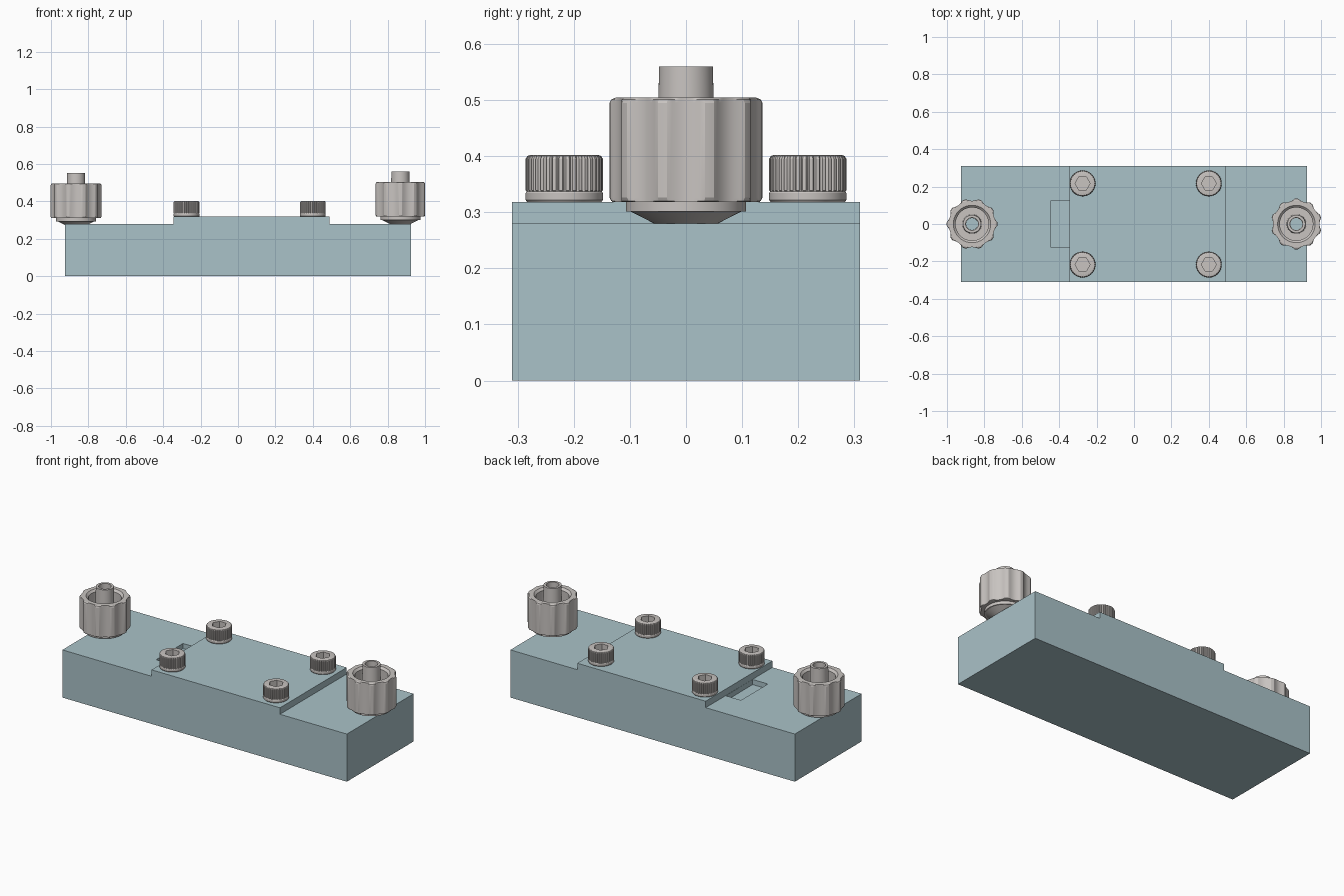
import bpy, bmesh, math

if "Cube" in bpy.data.objects:
    bpy.data.objects.remove(bpy.data.objects["Cube"], do_unlink=True)


def material(name, rgb):
    m = bpy.data.materials.new(name)
    m.use_nodes = True
    m.diffuse_color = (*rgb, 1)
    m.node_tree.nodes["Principled BSDF"].inputs["Base Color"].default_value = (*rgb, 1)
    return m


TEAL = material("pale teal", (0.40, 0.54, 0.58))
GREY = material("warm light grey", (0.58, 0.55, 0.53))


def finish(name, bm, mat):
    bmesh.ops.recalc_face_normals(bm, faces=bm.faces)
    mesh = bpy.data.meshes.new(name)
    bm.to_mesh(mesh)
    bm.free()
    mesh.materials.append(mat)
    ob = bpy.data.objects.new(name, mesh)
    bpy.context.collection.objects.link(ob)
    return ob


def prism(name, outline, y0, y1, mat):
    """Extrude an outline in the xz plane from y0 to y1."""
    bm = bmesh.new()
    face = bm.faces.new([bm.verts.new((x, y0, z)) for x, z in outline])
    moved = bmesh.ops.extrude_face_region(bm, geom=[face])["geom"]
    verts = [v for v in moved if isinstance(v, bmesh.types.BMVert)]
    bmesh.ops.translate(bm, vec=(0, y1 - y0, 0), verts=verts)
    return finish(name, bm, mat)


def turned(name, profile, steps, location, loop=False, spin=0):
    """Revolve (radius, height, outline) rings; each outline shapes its ring."""
    bm = bmesh.new()
    rings = []
    for r, z, shape in profile:
        ring = []
        for i in range(steps):
            a = math.tau * i / steps
            d = shape(r, a)
            ring.append(bm.verts.new((d * math.cos(a + spin), d * math.sin(a + spin), z)))
        rings.append(ring)
    pairs = list(zip(rings, rings[1:]))
    if loop:
        pairs.append((rings[-1], rings[0]))
    else:
        bm.faces.new(rings[0])
        bm.faces.new(rings[-1])
    for low, high in pairs:
        for i in range(steps):
            j = (i + 1) % steps
            bm.faces.new((low[i], low[j], high[j], high[i]))
    ob = finish(name, bm, GREY)
    ob.location = location
    bpy.ops.object.select_all(action="DESELECT")
    ob.select_set(True)
    bpy.context.view_layer.objects.active = ob
    bpy.ops.object.shade_smooth_by_angle(angle=math.radians(22))
    return ob


# Ring outlines
def plain(r, a):
    return r


def fluted(r, a):
    u = (a * 10 / math.tau + 0.5) % 1 - 0.5
    return min(r, 0.136 - 0.012 * max(0, 1 - (u / 0.4) ** 2))


def knurled(r, a):
    tooth = round(a * 144 / math.tau) % 4
    return min(r, 0.064 if tooth == 0 else 0.069)


def hexagon(r, a):
    sixth = math.pi / 3
    return r * math.cos(sixth / 2) / math.cos((a + sixth / 2) % sixth - sixth / 2)


# Stepped block with a shallow pocket beside the step
block = prism("base_block", [(-0.925, 0), (0.925, 0), (0.925, 0.28), (0.49, 0.28),
                             (0.49, 0.318), (-0.345, 0.318), (-0.345, 0.28),
                             (-0.925, 0.28)], -0.31, 0.31, TEAL)
cutter = prism("pocket_cutter", [(-0.445, 0.25), (-0.346, 0.25), (-0.346, 0.3),
                                 (-0.445, 0.3)], -0.125, 0.125, TEAL)
cutter.hide_render = True
cut = block.modifiers.new("pocket", "BOOLEAN")
cut.operation = "DIFFERENCE"
cut.solver = "EXACT"
cut.object = cutter
bpy.context.view_layer.objects.active = block
bpy.ops.object.modifier_apply(modifier=cut.name)
bpy.data.objects.remove(cutter, do_unlink=True)

# Fluted locking connectors: cone foot, collar, grip, open cup, inner tube, bore
connector = [
    (0.032, 0, plain), (0.057, 0, plain), (0.098, 0.021, plain), (0.107, 0.021, plain),
    (0.107, 0.038, plain), (0.128, 0.038, fluted), (0.133, 0.040, fluted),
    (0.136, 0.046, fluted), (0.136, 0.215, fluted), (0.133, 0.221, fluted),
    (0.126, 0.224, fluted), (0.100, 0.224, plain), (0.088, 0.212, plain),
    (0.088, 0.07, plain), (0.052, 0.07, plain), (0.048, 0.28, plain),
    (0.034, 0.28, plain)]
turned("left_connector", connector, 200, (0.868, 0, 0.28), loop=True)
turned("right_connector", connector, 200, (-0.866, 0, 0.272), loop=True, spin=math.pi / 10)

# Knurled socket screws
screw = [
    (0.066, 0, plain), (0.069, 0.004, plain), (0.069, 0.016, plain), (0.067, 0.019, plain),
    (0.069, 0.021, knurled), (0.069, 0.077, knurled), (0.066, 0.082, knurled),
    (0.061, 0.084, plain), (0.040, 0.084, hexagon), (0.040, 0.042, hexagon)]
for x, side in ((-0.275, "right"), (0.40, "left")):
    for y, end in ((-0.217, "front"), (0.217, "back")):
        turned(f"{end}_{side}_screw", screw, 144, (x, y, 0.318), spin=math.pi / 6)
